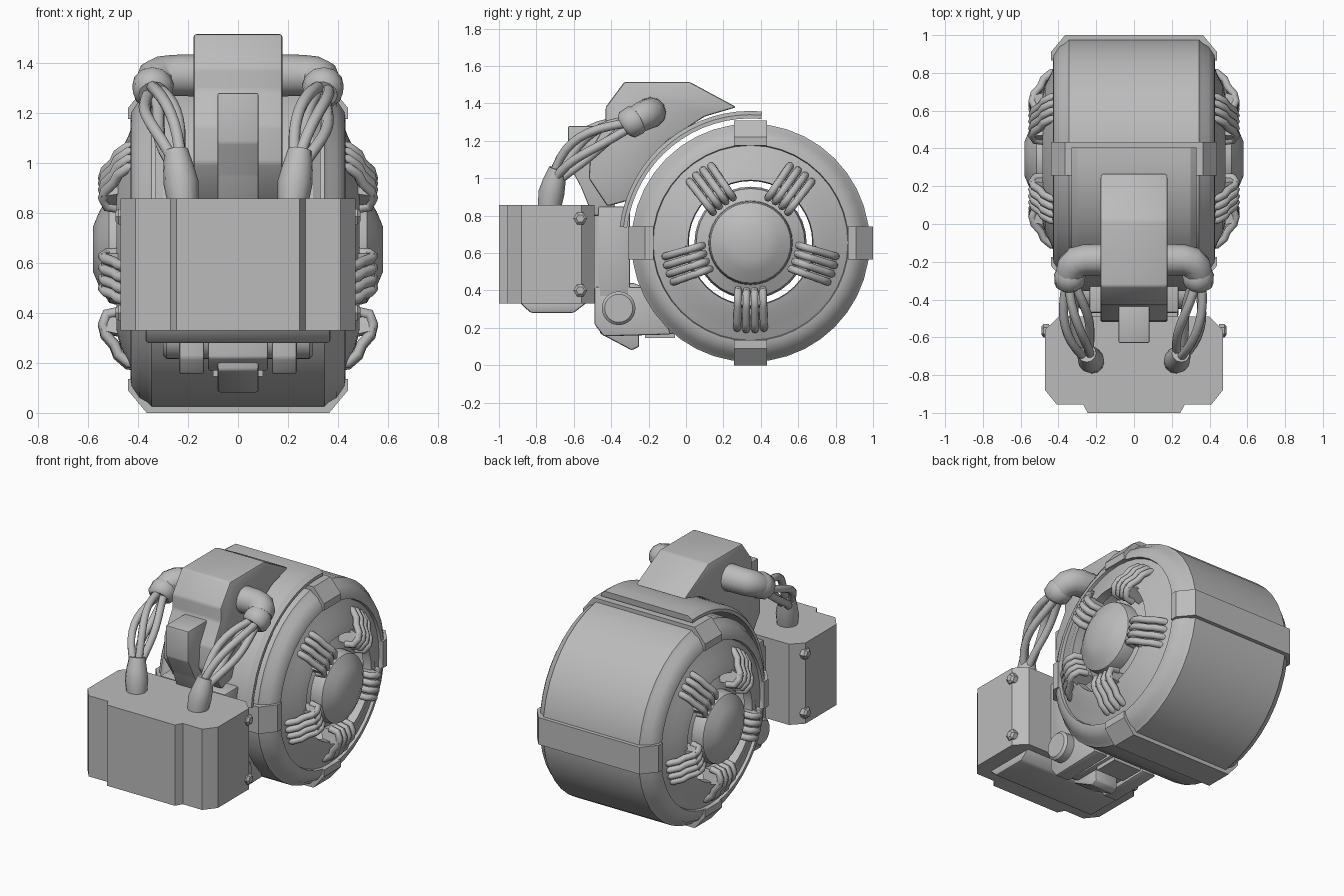
import bpy, bmesh, math
from mathutils import Vector, Matrix

if "Cube" in bpy.data.objects:
    bpy.data.objects.remove(bpy.data.objects["Cube"])

CY, CZ = 0.345, 0.655          # wheel axle position (y, z)
grey = bpy.data.materials.new("machine_grey")
grey.diffuse_color = (0.5, 0.5, 0.5, 1)
grey.use_nodes = True
grey.node_tree.nodes["Principled BSDF"].inputs["Base Color"].default_value = grey.diffuse_color


def finish(ob, angle=35):
    ob.data.materials.clear()
    ob.data.materials.append(grey)
    bpy.ops.object.select_all(action='DESELECT')
    ob.select_set(True)
    bpy.context.view_layer.objects.active = ob
    bpy.ops.object.shade_smooth_by_angle(angle=math.radians(angle))
    return ob


def add(name, bm, angle=35):
    bmesh.ops.recalc_face_normals(bm, faces=bm.faces)
    me = bpy.data.meshes.new(name)
    bm.to_mesh(me)
    bm.free()
    ob = bpy.data.objects.new(name, me)
    bpy.context.collection.objects.link(ob)
    return finish(ob, angle)


def prism(name, pts, lo, hi, axis='X', bevel=0.0, matrix=None):
    """Extrude a 2D outline along an axis: X takes (y, z), Y takes (x, z), Z takes (x, y)."""
    put = {'X': lambda a, b, t: (t, a, b), 'Y': lambda a, b, t: (a, t, b),
           'Z': lambda a, b, t: (a, b, t)}[axis]
    bm = bmesh.new()
    rings = [[bm.verts.new(put(a, b, t)) for a, b in pts] for t in (lo, hi)]
    n = len(pts)
    for r in rings:
        bm.faces.new(r)
    for i in range(n):
        j = (i + 1) % n
        bm.faces.new((rings[0][i], rings[0][j], rings[1][j], rings[1][i]))
    bmesh.ops.recalc_face_normals(bm, faces=bm.faces)
    if bevel:
        bmesh.ops.bevel(bm, geom=bm.edges[:], offset=bevel, segments=2, profile=0.5,
                        affect='EDGES', clamp_overlap=True)
    if matrix:
        bm.transform(matrix)
    return add(name, bm)


def box(name, x0, x1, y0, y1, z0, z1, bevel=0.0):
    return prism(name, [(y0, z0), (y1, z0), (y1, z1), (y0, z1)], x0, x1, 'X', bevel)


def revolve(name, prof, steps=48, cy=CY, cz=CZ, closed=True, a0=0, a1=360, angle=30):
    """Spin an (x, r) profile around an axle parallel to x."""
    full = a1 - a0 == 360
    bm = bmesh.new()
    rings = []
    for k in range(steps if full else steps + 1):
        a = math.radians(a0 + (a1 - a0) * k / steps)
        rings.append([bm.verts.new((x, cy + r * math.cos(a), cz + r * math.sin(a)))
                      for x, r in prof])
    m = len(prof)
    for k in range(steps):
        p, q = rings[k], rings[(k + 1) % len(rings)]
        for i in range(m if closed else m - 1):
            j = (i + 1) % m
            bm.faces.new((p[i], p[j], q[j], q[i]))
    if not full:
        bm.faces.new(rings[0])
        bm.faces.new(rings[-1])
    bmesh.ops.remove_doubles(bm, verts=bm.verts, dist=1e-5)
    return add(name, bm, angle)


def tube(name, pts, radii, sides=2, smooth=True):
    """Round sweep through points with a radius at each one."""
    cu = bpy.data.curves.new(name, 'CURVE')
    cu.dimensions = '3D'
    cu.bevel_depth = 1.0
    cu.bevel_resolution = sides
    cu.use_fill_caps = True
    sp = cu.splines.new('POLY')
    sp.points.add(len(pts) - 1)
    for p, co, r in zip(sp.points, pts, radii):
        p.co, p.radius = (*co, 1), r
    ob = bpy.data.objects.new(name, cu)
    bpy.context.collection.objects.link(ob)
    bpy.ops.object.select_all(action='DESELECT')
    ob.select_set(True)
    bpy.context.view_layer.objects.active = ob
    bpy.ops.object.convert(target='MESH')
    return finish(bpy.context.view_layer.objects.active, 50)


# Tyre and the four clamping bands around it
half = [(0.345, 0.637), (0.36, 0.62), (0.395, 0.60), (0.425, 0.555), (0.43, 0.525),
        (0.41, 0.52), (0.40, 0.49), (0.33, 0.48)]
revolve("tyre", half + [(-x, r) for x, r in reversed(half)], 40)
band = [(0.44, 0.52), (0.44, 0.565), (0.365, 0.655), (-0.365, 0.655), (-0.44, 0.565),
        (-0.44, 0.52), (-0.40, 0.52), (-0.40, 0.55), (-0.34, 0.61), (0.34, 0.61),
        (0.40, 0.55), (0.40, 0.52)]
for k in range(4):
    m = Matrix.Translation((0, CY, CZ)) @ Matrix.Rotation(k * math.pi / 2, 4, 'X')
    prism("wheel_band", band, -0.088, 0.088, 'Y', 0, m)

# Axle, hubs, side dishes and the five coil groups on each side
revolve("axle", [(-0.42, 0), (-0.42, 0.16), (0.42, 0.16), (0.42, 0)], 24, closed=False)
for s in (1, -1):
    revolve("hub", [(s * x, r) for x, r in [(0.58, 0), (0.58, 0.09), (0.555, 0.15),
            (0.515, 0.215), (0.49, 0.222), (0.44, 0.225), (0.41, 0.29), (0.36, 0.30),
            (0.36, 0)]], 32, closed=False)
    revolve("side_dish", [(s * x, r) for x, r in [(0.41, 0.525), (0.425, 0.49), (0.44, 0.45),
            (0.47, 0.39), (0.485, 0.335), (0.43, 0.33), (0.38, 0.40), (0.36, 0.50)]], 40)
    for k in range(5):
        ang = math.radians(270 + 72 * k)
        rad = Vector((0, math.cos(ang), math.sin(ang)))
        tan = Vector((0, -math.sin(ang), math.cos(ang)))
        o = Vector((0, CY, CZ))
        deg = math.degrees(ang)
        revolve("coil_clamp", [(s * 0.40, 0.26), (s * 0.525, 0.27), (s * 0.545, 0.30),
                (s * 0.545, 0.335), (s * 0.44, 0.36)], 6, a0=deg - 15, a1=deg + 15)
        for i in range(4):
            t = (i - 1.5) * 0.046
            path = [(0.47, 0.26), (0.525, 0.27), (0.54, 0.31), (0.53, 0.35),
                    (0.495, 0.39), (0.48, 0.43), (0.44, 0.465), (0.40, 0.47)]
            tube("coil", [o + rad * (r - abs(t) * 0.15) + tan * t * (0.85 + r * 0.4)
                          + Vector((s * x, 0, 0)) for x, r in path], [0.021] * 8)

# Fender: curved plate hugging the upper front of the tyre
revolve("fender", [(-0.33, 0.665), (-0.33, 0.685), (-0.30, 0.705), (0.30, 0.705),
                   (0.33, 0.685), (0.33, 0.665)], 16, a0=85, a1=173)

# Upper housing, front bar and rear column
prism("upper_housing", [(-0.43, 1.38), (-0.33, 1.515), (0.02, 1.515), (0.27, 1.38), (0.10, 1.33),
      (-0.10, 1.20), (-0.25, 1.02), (-0.31, 0.88), (-0.42, 0.85), (-0.52, 1.0),
      (-0.51, 1.15), (-0.43, 1.29)], -0.178, 0.178, 'X', 0.012)
prism("front_bar", [(-0.63, 1.28), (-0.40, 1.28), (-0.38, 0.80), (-0.50, 0.80), (-0.56, 0.95),
                    (-0.63, 1.08)], -0.082, 0.082, 'X', 0.008)
box("column", -0.235, 0.235, -0.47, -0.30, 0.36, 0.85, 0.01)

# Lower arm, pivot and feet
prism("lower_arm", [(-0.49, 0.43), (-0.28, 0.44), (-0.18, 0.40), (-0.05, 0.17), (-0.42, 0.17),
                    (-0.49, 0.22)], -0.12, 0.12, 'X', 0.008)
revolve("pivot", [(-0.30, 0), (-0.30, 0.075), (-0.285, 0.09), (0.285, 0.09), (0.30, 0.075),
                  (0.30, 0)], 24, -0.36, 0.305, closed=False)
prism("centre_foot", [(-0.47, 0.28), (-0.46, 0.17), (-0.29, 0.08), (-0.25, 0.10),
                      (-0.25, 0.28)], -0.082, 0.082, 'X', 0.01)
box("under_plate", -0.10, 0.10, -0.22, -0.06, 0.145, 0.18)
for s in (1, -1):
    a, b = sorted((s * 0.135, s * 0.235))
    prism("side_foot", [(-0.49, 0.42), (-0.49, 0.22), (-0.44, 0.155), (-0.08, 0.165),
                        (-0.18, 0.42)], a, b, 'X', 0.01)

# Front box with stepped front, back plate, tray and bolts
side = [(0.245, -1.0), (0.27, -0.955), (0.41, -0.955), (0.47, -0.88), (0.47, -0.56),
        (0.40, -0.49), (0.23, -0.49)]
prism("front_box", side + [(-x, y) for x, y in reversed(side)], 0.33, 0.857, 'Z')
box("box_back_plate", -0.23, 0.23, -0.50, -0.445, 0.40, 0.80)
prism("box_tray", [(-0.89, 0.335), (-0.83, 0.28), (-0.60, 0.28), (-0.53, 0.335)],
      -0.37, 0.37, 'X', 0.012)
for s in (1, -1):
    for z in (0.785, 0.40):
        revolve("bolt", [(s * 0.45, 0), (s * 0.45, 0.036), (s * 0.478, 0.036),
                         (s * 0.49, 0.022), (s * 0.49, 0)], 6, -0.565, z, closed=False)

# Elbow pipes, collars, bundled cables and boots
for s in (1, -1):
    elbow = [(0.15, -0.19, 1.35), (0.26, -0.19, 1.35), (0.305, -0.20, 1.345),
             (0.33, -0.225, 1.335), (0.34, -0.26, 1.315)]
    tube("elbow_pipe", [(s * x, y, z) for x, y, z in elbow],
         [0.085, 0.082, 0.082, 0.08, 0.075], 4)
    tube("elbow_collar", [(s * 0.338, -0.25, 1.325), (s * 0.34, -0.27, 1.312),
                          (s * 0.34, -0.315, 1.285), (s * 0.338, -0.33, 1.275)],
         [0.07, 0.083, 0.08, 0.06], 4)
    start, mid, end = (Vector((s * 0.338, -0.30, 1.29)), Vector((s * 0.31, -0.56, 1.21)),
                       Vector((s * 0.245, -0.695, 1.00)))
    for k in range(4):
        pts = []
        for i in range(11):
            t = i / 10
            c = start * (1 - t) ** 2 + mid * 2 * t * (1 - t) + end * t * t
            d = (mid - start) * (1 - t) + (end - mid) * t
            u = d.cross(Vector((1, 0, 0))).normalized()
            v = d.cross(u).normalized()
            w = 0.02 + 0.045 * math.sin(math.pi * t)
            a = k * math.pi / 2 + 0.4 + t * 1.3 * s
            pts.append(c + (u * math.cos(a) + v * math.sin(a)) * w)
        tube("cable", pts, [0.024] * 11)
    tube("cable_boot", [(s * 0.248, -0.685, 1.05), (s * 0.238, -0.705, 0.98),
                        (s * 0.228, -0.72, 0.92), (s * 0.22, -0.73, 0.845)],
         [0.048, 0.062, 0.07, 0.062], 4)
